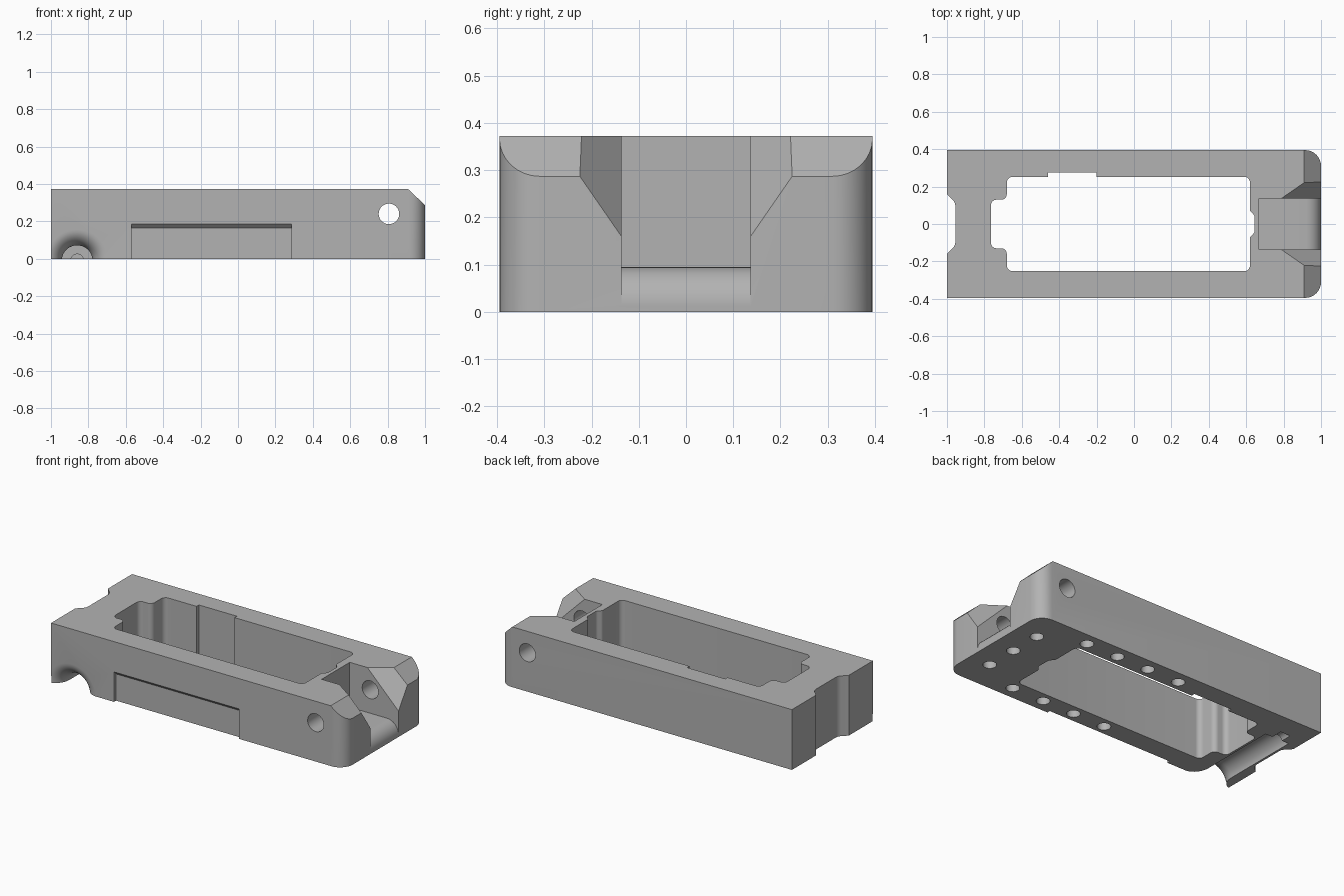
import bpy, bmesh, math
from mathutils import Vector

if "Cube" in bpy.data.objects:
    bpy.data.objects.remove(bpy.data.objects["Cube"])

grey = bpy.data.materials.new("plain grey")
grey.diffuse_color = (0.45, 0.45, 0.45, 1)
grey.use_nodes = True
grey.node_tree.nodes["Principled BSDF"].inputs["Base Color"].default_value = grey.diffuse_color


def rounded(corners, n=8):
    """Closed outline from (x, y, radius) corners, with true arcs."""
    out = []
    for i, (x, y, r) in enumerate(corners):
        p = Vector((x, y))
        if r == 0:
            out.append(tuple(p))
            continue
        a = (Vector(corners[i - 1][:2]) - p).normalized()
        b = (Vector(corners[(i + 1) % len(corners)][:2]) - p).normalized()
        half = a.angle(b) / 2
        c = p + (a + b).normalized() * (r / math.sin(half))
        t = r / math.tan(half)
        d0, d1 = p + a * t - c, p + b * t - c
        th = d0.angle(d1)
        for k in range(n + 1):
            s = k / n
            d = d0 * math.sin((1 - s) * th) + d1 * math.sin(s * th)
            out.append(tuple(c + d.normalized() * r))
    return out


def loft(name, rings):
    """Solid skinned through matching rings of points, capped at both ends."""
    bm = bmesh.new()
    vs = [[bm.verts.new(p) for p in ring] for ring in rings]
    n = len(vs[0])
    for r0, r1 in zip(vs, vs[1:]):
        for i in range(n):
            j = (i + 1) % n
            bm.faces.new((r0[i], r0[j], r1[j], r1[i]))
    bm.faces.new(vs[0][::-1])
    bm.faces.new(vs[-1])
    bmesh.ops.recalc_face_normals(bm, faces=bm.faces)
    me = bpy.data.meshes.new(name)
    bm.to_mesh(me)
    bm.free()
    me.materials.append(grey)
    ob = bpy.data.objects.new(name, me)
    bpy.context.collection.objects.link(ob)
    return ob


def prism(name, pts, lo, hi, place):
    return loft(name, [[place(u, v, w) for u, v in pts] for w in (lo, hi)])


def circle(x, y, r, n=32):
    return [(x + r * math.cos(2 * math.pi * i / n),
             y + r * math.sin(2 * math.pi * i / n)) for i in range(n)]


def along_z(u, v, w): return (u, v, w)
def along_y(u, v, w): return (u, w, v)
def along_x(u, v, w): return (w, u, v)
def along_slope(u, v, w): return (v / 2 + w, u, v / 2 - w)


# Main block: rounded right corners, shallow notch in the left end
W, H = 0.395, 0.372
body = prism("frame_body", rounded([
    (-1, -W, 0), (1, -W, 0.085), (1, W, 0.085), (-1, W, 0),
    (-1, 0.16, 0), (-0.955, 0.115, 0.05), (-0.955, -0.115, 0.05), (-1, -0.16, 0)]),
    0, H, along_z)
cutters = []

# Through opening with left tab, right bulge and back notch
cutters.append(prism("opening_cutter", rounded([
    (-0.68, -0.252, 0.03), (0.62, -0.252, 0.03), (0.62, -0.07, 0.02),
    (0.645, -0.045, 0.025), (0.645, 0.045, 0.025), (0.62, 0.07, 0.02),
    (0.62, 0.252, 0.03), (-0.2, 0.252, 0), (-0.2, 0.275, 0),
    (-0.46, 0.275, 0), (-0.46, 0.252, 0), (-0.68, 0.252, 0.03),
    (-0.68, 0.13, 0.03), (-0.765, 0.13, 0.03),
    (-0.765, -0.13, 0.03), (-0.68, -0.13, 0.03)]), -0.1, 0.6, along_z))

# Chamfer on the right top edge
cutters.append(prism("chamfer_cutter", [(0.82, 0.457), (1.09, 0.202), (1.3, 0.6)],
                     -0.6, 0.6, along_y))

# Slot in the right end, with a rounded lip and flared sides
cutters.append(prism("slot_cutter", rounded([
    (0.667, 0.6, 0), (0.667, 0.095, 0), (1.0, 0.095, 0.08),
    (1.0, 0.012, 0), (1.2, 0.012, 0), (1.2, 0.6, 0)]), -0.137, 0.137, along_y))
cutters.append(prism("flare_cutter", [(-0.13, 1.15), (0.13, 1.15),
                                      (0.372, 1.5), (-0.372, 1.5)],
                     0, 0.7, along_slope))

# Cross pin hole
cutters.append(prism("pin_hole_cutter", circle(0.807, 0.24, 0.055), -0.6, 0.6, along_y))

# Shallow recess in the front face
cutters.append(prism("front_recess_cutter", [
    (-0.375, -0.1), (-0.375, 0.165), (-0.415, 0.205), (-0.415, -0.1)],
    -0.57, 0.285, along_x))

# Cable groove under the left end, with a flared front mouth
steps = [(-0.43, 0.165)]
for k in range(11):
    t = math.pi / 2 * k / 10
    steps.append((-W + 0.1 * (1 - math.cos(t)), 0.165 - 0.083 * math.sin(t)))
steps += [(0.19, 0.082), (0.191, 0.035), (0.26, 0.035)]
cutters.append(loft("groove_cutter", [
    [(x, y, z) for x, z in circle(-0.86, -0.01, r, 48)] for y, r in steps]))

# Blind holes in the underside
spots = [(0.86, y) for y in (-0.2, 0, 0.2)]
spots += [(x, y) for x in (-0.05, 0.167, 0.383, 0.6) for y in (-0.315, 0.315)]
for x, y in spots:
    cutters.append(prism("blind_hole_cutter", circle(x, y, 0.038, 24), -0.1, 0.06, along_z))

# Cut everything out of the block
bpy.context.view_layer.objects.active = body
body.select_set(True)
for c in cutters:
    c.hide_render = True
    m = body.modifiers.new("cut", 'BOOLEAN')
    m.operation = 'DIFFERENCE'
    m.solver = 'EXACT'
    m.object = c
    bpy.ops.object.modifier_apply(modifier=m.name)
    bpy.data.objects.remove(c)
bpy.ops.object.shade_smooth_by_angle(angle=math.radians(25))
